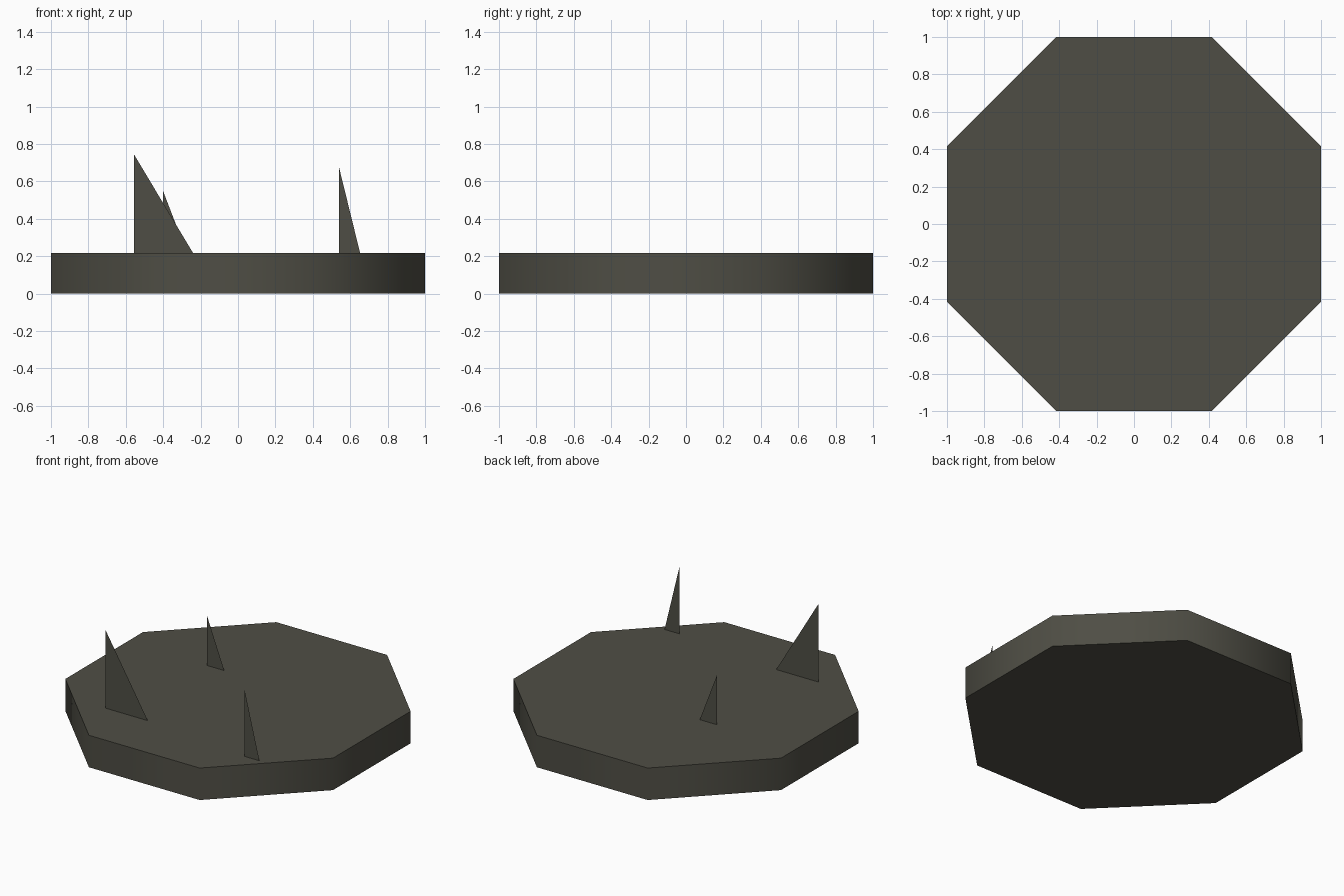
import bpy, math

if "Cube" in bpy.data.objects:
    bpy.data.objects.remove(bpy.data.objects["Cube"])

TOP = 0.216

# Single dark stone colour
stone = bpy.data.materials.new("dark_stone")
stone.diffuse_color = (0.078, 0.076, 0.059, 1)
stone.use_nodes = True
stone.node_tree.nodes["Principled BSDF"].inputs["Base Color"].default_value = stone.diffuse_color

# Octagonal slab, flats facing the axes, side wall shaded smooth
bpy.ops.mesh.primitive_cylinder_add(
    vertices=8, radius=1 / math.cos(math.pi / 8), depth=TOP,
    location=(0, 0, TOP / 2), rotation=(0, 0, math.pi / 8))
slab = bpy.context.object
slab.name = "octagonal_slab"
bpy.ops.object.transform_apply(location=True, rotation=True, scale=True)
bpy.ops.object.shade_smooth_by_angle(angle=math.radians(60))
slab.data.materials.append(stone)


def blade(name, x0, x1, y, tip):
    """Paper-thin upright triangle, vertical on its left edge."""
    mesh = bpy.data.meshes.new(name)
    mesh.from_pydata([(x0, y, TOP), (x1, y, TOP), (x0, y, tip)], [], [(0, 1, 2)])
    mesh.materials.append(stone)
    bpy.context.collection.objects.link(bpy.data.objects.new(name, mesh))


# Three upright blades on the slab
blade("large_blade", -0.556, -0.24, -0.62, 0.744)
blade("small_blade", -0.40, -0.273, 0.243, 0.547)
blade("narrow_blade", 0.541, 0.653, -0.704, 0.672)
